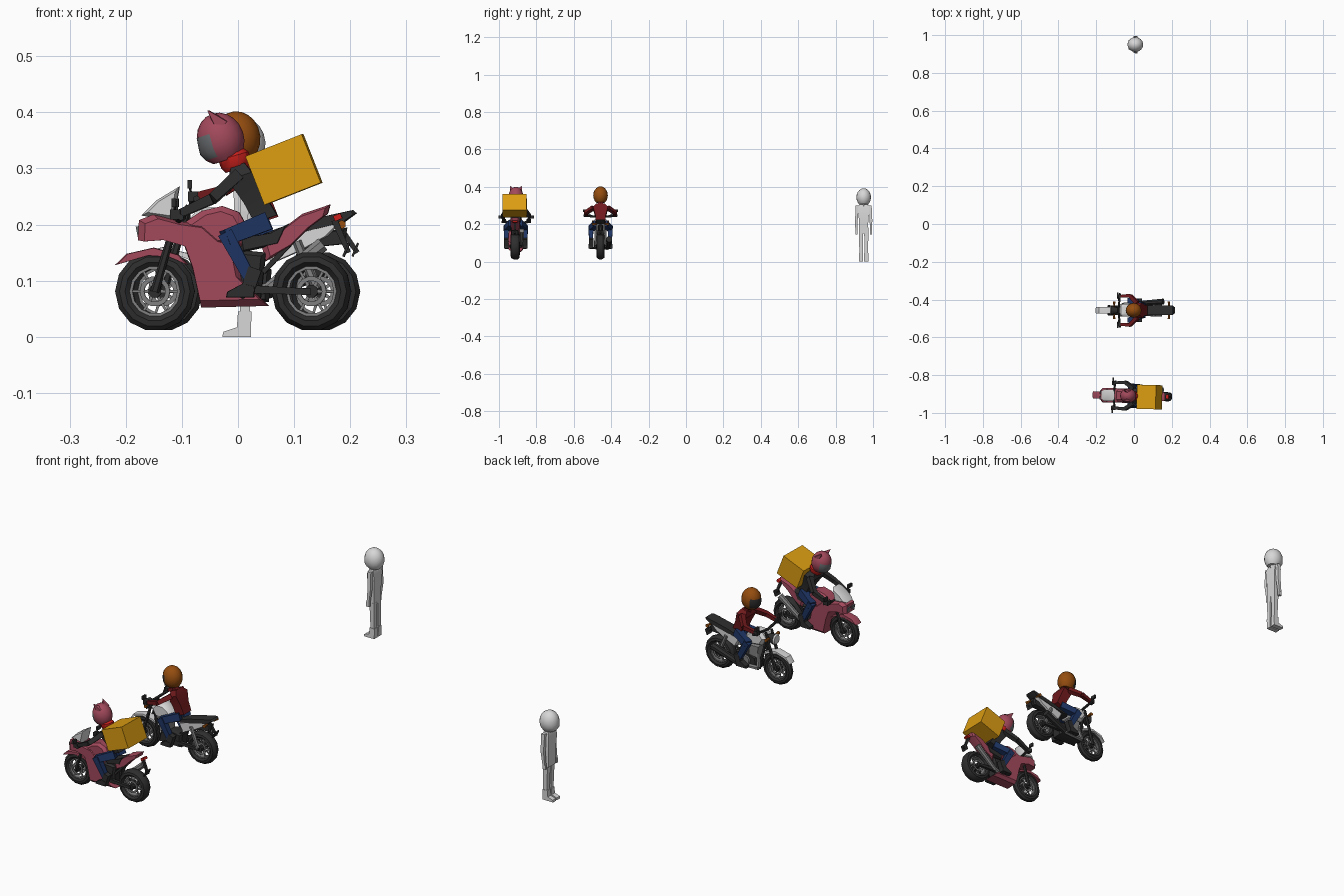
import bpy, bmesh, math
from mathutils import Vector, Matrix

if "Cube" in bpy.data.objects:
    bpy.data.objects.remove(bpy.data.objects["Cube"])

COLOURS = {
    "pink": (0.36, 0.066, 0.105), "yellow": (0.72, 0.34, 0.006), "denim": (0.013, 0.035, 0.125),
    "dark_red": (0.16, 0.010, 0.012), "black": (0.027, 0.027, 0.027), "white": (0.68, 0.68, 0.68),
    "grey": (0.22, 0.22, 0.22), "brown": (0.30, 0.075, 0.005), "red": (0.6, 0.015, 0.012),
    "visor_grey": (0.14, 0.15, 0.16)}
MAT = {}
for n, c in COLOURS.items():
    MAT[n] = bpy.data.materials.new(n)
    MAT[n].diffuse_color = (*c, 1)

base = Matrix.Identity(4)     # placement of the figure being built


def finish(name, bm, *mats):
    bmesh.ops.recalc_face_normals(bm, faces=bm.faces)
    me = bpy.data.meshes.new(name)
    bm.to_mesh(me)
    bm.free()
    for m in mats:
        me.materials.append(MAT[m])
    ob = bpy.data.objects.new(name, me)
    ob.matrix_world = base
    bpy.context.collection.objects.link(ob)
    return ob


def loft(bm, rings, caps=True, closed=False):
    vs = [[bm.verts.new(p) for p in r] for r in rings]
    n = len(vs[0])
    for a, b in zip(vs, vs[1:] + vs[:1] if closed else vs[1:]):
        for i in range(n):
            bm.faces.new((a[i], a[(i + 1) % n], b[(i + 1) % n], b[i]))
    if caps and not closed:
        bm.faces.new(vs[0])
        bm.faces.new(vs[-1])


def panel(name, pts, w, mat, edge=0.85, y=0.0):
    """Side profile (x, z) given thickness, with its outer edge drawn in."""
    cx = sum(p[0] for p in pts) / len(pts)
    cz = sum(p[1] for p in pts) / len(pts)
    rings = [[(cx + (px - cx) * s, y + w * k, cz + (pz - cz) * s) for px, pz in pts]
             for k, s in ((-1, edge), (-0.65, 1), (0.65, 1), (1, edge))]
    bm = bmesh.new()
    loft(bm, rings)
    return finish(name, bm, mat)


def bar(name, a, b, r, mat, r2=None, sides=6):
    """Tapered rod between two points; four sides gives a square limb."""
    a, b = Vector(a), Vector(b)
    d = (b - a).normalized()
    u = Vector((0, 1, 0)) if abs(d.y) < 0.9 else Vector((1, 0, 0))
    u = (u - d * u.dot(d)).normalized()
    v = d.cross(u)
    bm = bmesh.new()
    ang = [math.tau * (i + 0.5) / sides for i in range(sides)]
    loft(bm, [[c + (u * math.cos(t) + v * math.sin(t)) * rad for t in ang]
              for c, rad in ((a, r), (b, r if r2 is None else r2))])
    return finish(name, bm, mat)


def box(name, c, size, mat, tilt=0.0):
    bm = bmesh.new()
    bmesh.ops.create_cube(bm, size=1, matrix=Matrix.Translation(c) @ Matrix.Rotation(-tilt, 4, 'Y')
                          @ Matrix.Diagonal((*size, 1)))
    return finish(name, bm, mat)


def ring(name, x, z, prof, mat, segs=14):
    """Revolve a closed (radius, y) profile about a wheel axle."""
    bm = bmesh.new()
    loft(bm, [[(x + r * math.cos(t), y, z + r * math.sin(t)) for r, y in prof]
              for t in (math.tau * i / segs for i in range(segs))], closed=True)
    return finish(name, bm, mat)


def wheel(name, x, w, spokes):
    z, r = 0.081, 0.071
    ring(name + "_tyre", x, z, [(r, -w * .35), (r, w * .35), (r - .008, w * .9), (r - .018, w),
                                (r - .026, w * .6), (r - .026, -w * .6), (r - .018, -w), (r - .008, -w * .9)], "black")
    ring(name + "_rim", x, z, [(.046, -w * .55), (.046, w * .55), (.040, w * .55), (.040, -w * .55)], "grey")
    for s in (-1, 1):
        ring(name + "_brake_disc", x, z, [(.027, s * w * .6), (.027, s * w * .75),
                                          (.019, s * w * .75), (.019, s * w * .6)], "grey")
    bar(name + "_hub", (x, -w * 1.1, z), (x, w * 1.1, z), .012, "black", sides=8)
    for i in range(spokes):
        t = math.tau * i / spokes
        bar(name + "_spoke", (x, 0, z), (x + .043 * math.cos(t), 0, z + .043 * math.sin(t)),
            .0045, "grey", .003, 4)


def helmet(x, z, shell, visor, tilt=0.0):
    """Faceted helmet; front band of faces becomes the visor."""
    bm = bmesh.new()
    bmesh.ops.create_uvsphere(bm, u_segments=16, v_segments=10, radius=1)
    for v in bm.verts:
        if v.co.z < -.75:
            v.co.z = -.8
            v.co.xy *= 1.05
        elif v.co.z < 0 and v.co.x < 0:
            v.co.x *= 1.08
    for f in bm.faces:
        c = f.calc_center_median()
        f.material_index = int(c.x < -.45 and -.5 < c.z < .38)
    m = (Matrix.Translation((x, 0, z)) @ Matrix.Rotation(-tilt, 4, 'Y')
         @ Matrix.Diagonal((.042, .039, .048, 1)))
    bm.transform(m)
    finish("helmet", bm, shell, visor)


def rider(jacket, shoulder, hip, hand, hand_y):
    (sx, sz), (hx, hz) = shoulder, hip
    # torso: shoulders wider than waist
    bm = bmesh.new()
    loft(bm, [[(x + dx, y, z + dx * .35) for dx, y in ((-d, -w), (-d, w), (d, w), (d, -w))]
              for x, z, d, w in ((hx, hz, .020, .026), (hx * .6 + sx * .4, hz * .6 + sz * .4, .019, .028),
                                 (sx + .004, sz - .012, .021, .040), (sx, sz + .008, .012, .022))])
    finish("torso", bm, jacket)
    bar("neck", (sx, 0, sz), (sx - .012, 0, sz + .025), .016, jacket)
    for s in (-1, 1):
        elbow = ((sx + hand[0]) / 2 + .008, s * (hand_y + .004), (sz + hand[1]) / 2 - .012)
        bar("upper_arm", (sx, s * .038, sz - .010), elbow, .015, jacket, .013, 4)
        bar("forearm", elbow, (hand[0], s * hand_y, hand[1]), .013, jacket, .010, 4)
        box("glove", (hand[0] - .004, s * hand_y, hand[1]), (.018, .022, .018), "black")
        knee = (-.022, s * .052, .176)
        bar("thigh", (hx, s * .022, hz - .005), knee, .023, "denim", .020, 4)
        bar("shin", (knee[0], knee[1], .186), (.022, s * .050, .105), .019, "denim", .015, 4)
        bar("boot_leg", (.032, s * .050, .122), (.018, s * .050, .082), .017, "black", sides=4)
        panel("boot", [(-.020, .070), (.030, .070), (.032, .090), (.010, .095), (-.018, .080)],
              .012, "black", .95, s * .051)


def common_cycle(fx, rx, bar_x, bar_z, bar_y, tyres, spokes):
    """Running gear shared by both motorcycles."""
    wheel("front_wheel", fx, tyres[0], spokes)
    wheel("rear_wheel", rx, tyres[1], spokes)
    for s in (-1, 1):
        bar("fork", (fx, s * .020, .080), (bar_x - .005, s * .020, bar_z - .012), .008, "black", .006)
        bar("swingarm", (.020, s * .024, .085), (rx, s * .026, .080), .010, "black", .008, 4)
        bar("subframe", (.045, s * .016, .115), (.125, s * .016, .200), .006, "black", sides=4)
        bar("handlebar", (bar_x, 0, bar_z - .008), (bar_x + .008, s * bar_y, bar_z), .006, "black")
        bar("mirror_stem", (bar_x, s * .05, bar_z), (bar_x - .004, s * .078, bar_z + .022), .003, "black", sides=4)
        box("mirror", (bar_x - .004, s * .082, bar_z + .026), (.008, .024, .015), "black")
        bar("footpeg", (.010, s * .02, .074), (.010, s * .058, .072), .005, "black")
    bar("plate_holder", (.172, 0, .208), (rx + .066, 0, .150), .008, "black", .006, 4)
    box("number_plate", (rx + .062, 0, .155), (.004, .034, .026), "black", -.4)
    box("tail_light", (.178, 0, .213), (.014, .026, .010), "red", .4)


# ---- pink sport motorcycle with courier ----
base = Matrix.Translation((0, -.910, 0)) @ Matrix.Rotation(math.radians(-1.5), 4, 'Z')
common_cycle(-.148, .131, -.108, .213, .078, (.016, .024), 6)
panel("fairing", [(-.178, .172), (-.176, .208), (-.150, .218), (-.105, .206), (-.062, .200), (-.030, .172),
                  (-.005, .165), (.008, .100), (.055, .055), (-.065, .052), (-.080, .120),
                  (-.095, .162), (-.140, .175)], .038, "pink", .88)
panel("fuel_tank", [(-.100, .200), (-.065, .224), (-.028, .233), (.002, .222), (.020, .190),
                    (.010, .162), (-.080, .160)], .034, "pink", .72)
panel("windscreen", [(-.172, .216), (-.145, .243), (-.104, .268), (-.108, .245), (-.118, .208)], .030, "white", .72)
for s in (-1, 1):
    box("headlight", (-.172, s * .015, .188), (.016, .020, .020), "visor_grey", .2)
panel("seat", [(-.002, .192), (.030, .180), (.062, .186), (.092, .202), (.075, .165), (.005, .150)], .026, "black")
panel("tail_fairing", [(.043, .160), (.083, .195), (.115, .219), (.165, .236), (.160, .219),
                       (.128, .195), (.093, .160), (.050, .135)], .024, "pink", .85)
panel("front_fender", [(-.219, .128), (-.198, .148), (-.150, .159), (-.105, .146), (-.088, .128),
                       (-.120, .142), (-.160, .145)], .019, "pink", .95)
panel("engine", [(-.060, .060), (.040, .062), (.050, .150), (-.050, .160)], .026, "black")
bar("exhaust", (.050, .030, .085), (.150, .036, .165), .010, "grey", .014, 8)
bar("exhaust_pipe", (-.03, .025, .065), (.055, .030, .088), .009, "grey")
rider("black", (.000, .298), (.050, .210), (-.106, .218), .066)
helmet(-.031, .352, "pink", "visor_grey", math.radians(18))
# cat ears
for s in (-1, 1):
    bar("helmet_ear", (-.030, s * .020, .378), (-.053, s * .031, .403), .017, "pink", .001, 4)
# scarf
bm = bmesh.new()
loft(bm, [[(x + r * math.cos(t), r * 1.05 * math.sin(t), z + .3 * r * math.cos(t))
           for t in (math.tau * i / 10 for i in range(10))]
          for x, z, r in ((-.002, .298, .020), (-.004, .308, .026), (-.008, .322, .027), (-.010, .330, .020))])
finish("scarf", bm, "red")
box("delivery_box", (.082, -.004, .298), (.108, .128, .093), "yellow", math.radians(21.5))

# ---- white roadster with red-jacketed rider ----
base = Matrix.Translation((0, -.457, 0))
common_cycle(-.134, .147, -.082, .246, .090, (.015, .022), 10)
panel("fuel_tank", [(-.090, .205), (-.070, .230), (-.030, .230), (.000, .212), (.018, .185),
                    (.005, .165), (-.070, .172)], .033, "white", .75)
panel("seat", [(-.002, .192), (.045, .184), (.090, .200), (.150, .214), (.205, .226), (.212, .220),
               (.190, .204), (.100, .182), (.010, .168)], .025, "black", .94)
panel("side_panel", [(.040, .168), (.100, .186), (.190, .210), (.160, .180), (.110, .152), (.060, .130)],
      .023, "white", .9)
panel("front_fender", [(-.203, .120), (-.185, .146), (-.134, .160), (-.085, .148), (-.068, .130),
                       (-.100, .143), (-.140, .150), (-.180, .138)], .018, "white", .97)
panel("rear_fender", [(.100, .140), (.140, .160), (.190, .165), (.195, .195), (.120, .180)], .014, "black")
bar("headlight_shell", (-.085, 0, .205), (-.122, 0, .205), .014, "black", .025, 10)
bar("headlight_lens", (-.122, 0, .205), (-.128, 0, .205), .024, "white", .020, 10)
panel("engine_block", [(-.055, .065), (.055, .062), (.060, .120), (.015, .130), (-.045, .110)], .030, "black")
panel("cylinder", [(-.050, .108), (-.005, .115), (-.005, .165), (-.058, .165)], .026, "grey")
for s in (-1, 1):
    bar("crankcase_cover", (.005, s * .026, .092), (.005, s * .035, .092), .024, "grey", .019, 10)
    bar("frame_tube", (-.085, s * .010, .205), (-.055, s * .018, .065), .007, "black")
    bar("shock_absorber", (.140, s * .026, .085), (.105, s * .024, .170), .008, "grey")
    for x, z in ((-.105, .212), (.185, .200)):
        bar("turn_signal", (x, s * .020, z), (x, s * .046, z), .004, "brown", .008)
bar("exhaust_pipe", (-.050, .020, .130), (-.060, .032, .075), .008, "grey")
bar("exhaust_link", (-.060, .032, .072), (.045, .038, .072), .009, "grey")
bar("muffler", (.040, .038, .075), (.155, .046, .120), .013, "black", .017, 8)
rider("dark_red", (.018, .298), (.052, .207), (-.076, .250), .074)
helmet(-.002, .354, "brown", "black", math.radians(6))

# ---- standing mannequin ----
base = Matrix.Translation((.008, .950, 0))
helmet(-.001, .344, "white", "white", math.radians(4))
bar("neck", (.002, 0, .295), (.002, 0, .318), .014, "white")
bm = bmesh.new()
loft(bm, [[(x, y, z) for x, y in ((-d, -w), (-d, w), (d, w), (d, -w))]
          for z, d, w in ((.150, .014, .025), (.205, .014, .024), (.285, .017, .031), (.306, .010, .022))])
finish("torso", bm, "white")
for s in (-1, 1):
    bar("upper_arm", (.002, s * .034, .300), (.004, s * .039, .222), .012, "white", .010, 4)
    bar("forearm", (.004, s * .039, .224), (-.003, s * .039, .165), .010, "white", .008, 4)
    box("hand", (-.004, s * .039, .157), (.014, .010, .022), "white")
    bar("thigh", (.003, s * .014, .158), (.004, s * .014, .085), .016, "white", .014, 4)
    bar("shin", (.004, s * .014, .088), (.005, s * .014, .010), .014, "white", .012, 4)
    panel("boot", [(-.036, 0), (.015, 0), (.016, .045), (-.008, .045), (-.010, .017), (-.034, .009)],
          .011, "white", 1, s * .014)

# soft shading on rounded parts, crisp edges elsewhere
bpy.ops.object.select_all(action='SELECT')
bpy.context.view_layer.objects.active = bpy.context.scene.objects[0]
bpy.ops.object.shade_smooth_by_angle(angle=math.radians(32))

for m in bpy.data.materials:
    if m.users and not m.is_grease_pencil:
        m.use_nodes = True
        m.node_tree.nodes["Principled BSDF"].inputs["Base Color"].default_value = m.diffuse_color
